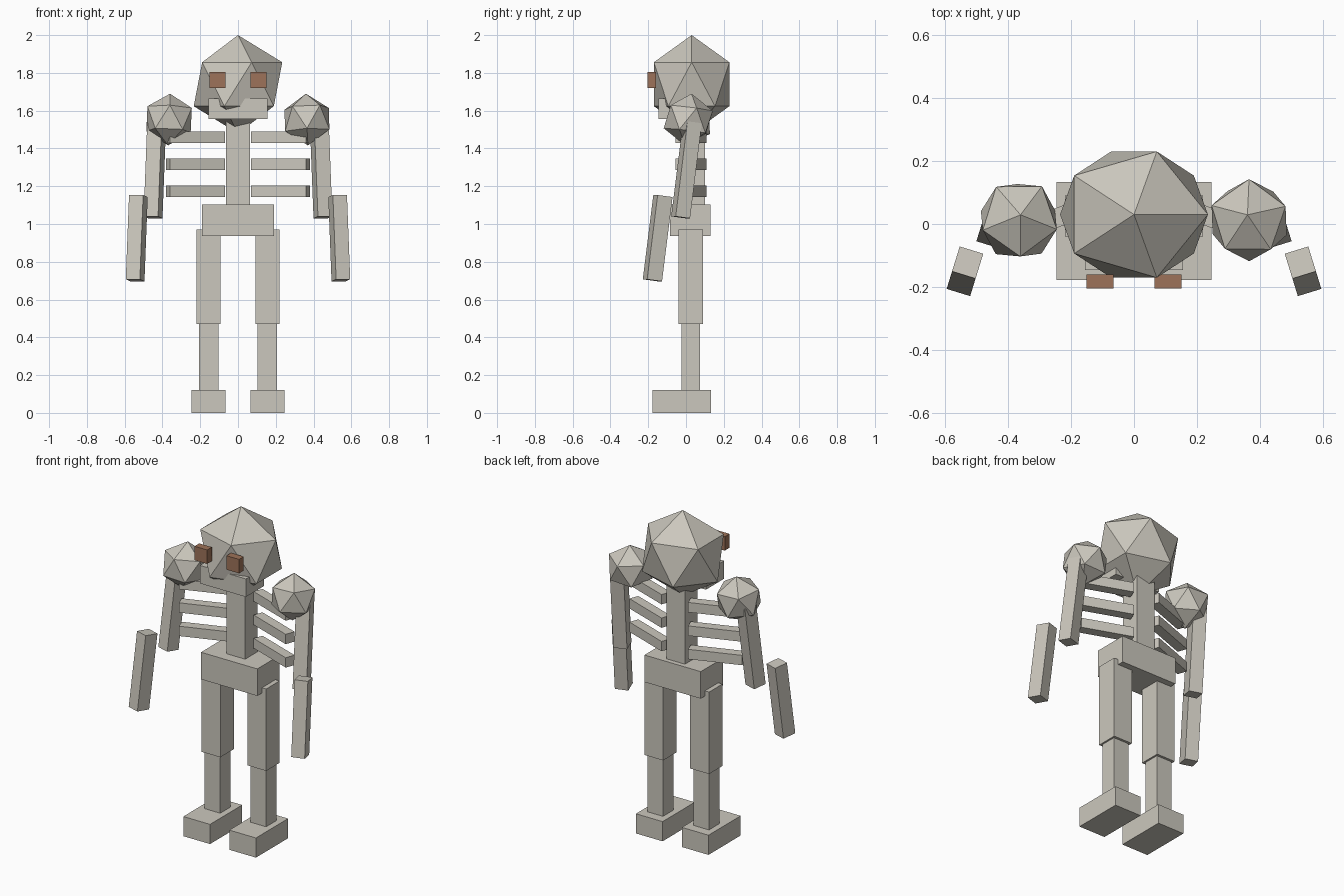
import bpy

cube = bpy.data.objects.get("Cube")
if cube:
    bpy.data.objects.remove(cube, do_unlink=True)


def make_material(name, rgb):
    mat = bpy.data.materials.new(name)
    mat.use_nodes = True
    color = (*rgb, 1.0)
    mat.diffuse_color = color
    for node in mat.node_tree.nodes:
        if node.type == 'BSDF_PRINCIPLED':
            node.inputs["Base Color"].default_value = color
    return mat


bone = make_material("bone", (0.60, 0.575, 0.51))
rust = make_material("rust_brown", (0.34, 0.17, 0.10))


def finish(name, mat):
    obj = bpy.context.object
    obj.name = name
    obj.data.materials.append(mat)
    return obj


def box(name, center, size, rotation=(0, 0, 0), mat=bone):
    bpy.ops.mesh.primitive_cube_add(size=1, location=center, rotation=rotation)
    obj = finish(name, mat)
    obj.scale = size
    return obj


def faceted_ball(name, center, radii, rotation=(0, 0, 0)):
    bpy.ops.mesh.primitive_ico_sphere_add(subdivisions=1, radius=1,
                                          location=center, rotation=rotation)
    obj = finish(name, bone)
    obj.scale = radii
    return obj


# Head, jaw and trunk
faceted_ball("head", (0, 0.03, 1.74), (0.262, 0.235, 0.26))
box("jaw", (0, -0.058, 1.61), (0.31, 0.175, 0.11))
box("spine", (0, 0.04, 1.335), (0.125, 0.12, 0.49))
box("pelvis", (0, 0.022, 1.02), (0.38, 0.215, 0.165))

# Paired parts
PITCH, YAW = -0.13, 0.3
for side, s in (("left", 1), ("right", -1)):
    box(f"{side}_eye", (s * 0.108, -0.182, 1.763), (0.085, 0.045, 0.085), mat=rust)

    # Ribs sweep forward at their outer ends
    for i in range(3):
        box(f"{side}_rib_{i + 1}", (s * 0.225, 0.027, 1.46 - 0.143 * i),
            (0.31, 0.06, 0.06), (0, 0, -s * 0.35))

    # Arms swing forward and turn outward
    swing = (PITCH, 0, s * YAW)
    faceted_ball(f"{side}_shoulder", (s * 0.365, 0.012, 1.553), (0.138,) * 3, swing)
    box(f"{side}_upper_arm", (s * 0.44, 0.003, 1.288), (0.08, 0.08, 0.51), swing)
    box(f"{side}_forearm", (s * 0.536, -0.15, 0.925), (0.078, 0.083, 0.45), swing)

    # Legs
    box(f"{side}_thigh", (s * 0.155, 0.025, 0.72), (0.127, 0.13, 0.5))
    box(f"{side}_shin", (s * 0.155, 0.025, 0.295), (0.105, 0.1, 0.37))
    box(f"{side}_foot", (s * 0.155, -0.022, 0.06), (0.18, 0.31, 0.12))
